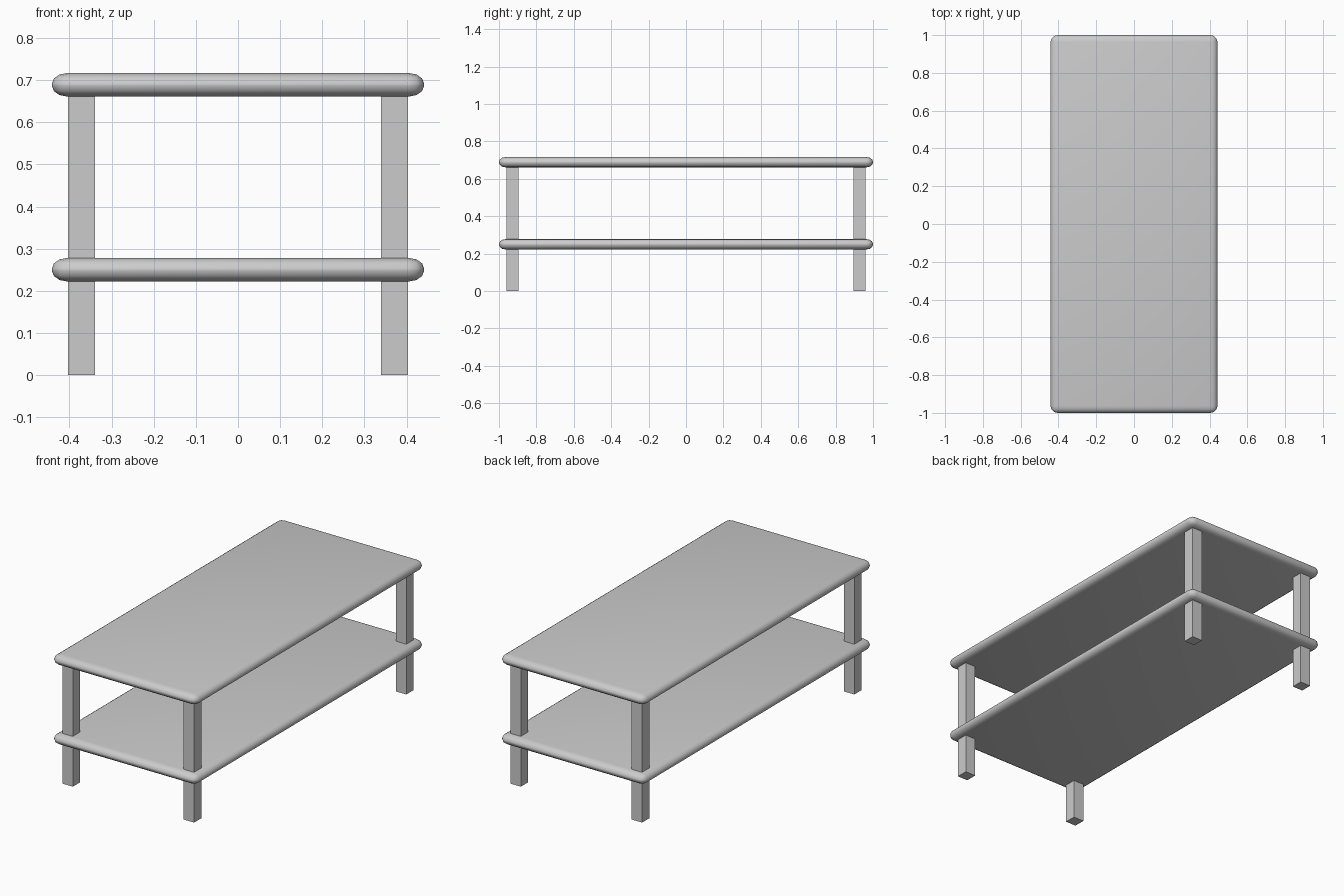
import bpy
import bmesh
import math
from mathutils import Matrix

cube = bpy.data.objects.get("Cube")
if cube:
    bpy.data.objects.remove(cube, do_unlink=True)

grey = bpy.data.materials.new("light_grey")
grey.use_nodes = True
colour = (0.6, 0.6, 0.6, 1.0)
grey.diffuse_color = colour
grey.node_tree.nodes["Principled BSDF"].inputs["Base Color"].default_value = colour


def add_box(name, size, centre, round_radius=0.0, z_squash=1.0):
    """Box with optionally rounded edges, flattened in z after rounding."""
    bm = bmesh.new()
    bmesh.ops.create_cube(bm, size=1.0, matrix=Matrix.Diagonal((*size, 1.0)))
    if round_radius:
        bmesh.ops.bevel(bm, geom=bm.edges[:], offset=round_radius,
                        segments=3, profile=0.5, affect='EDGES')
        bmesh.ops.scale(bm, vec=(1, 1, z_squash), verts=bm.verts)
    mesh = bpy.data.meshes.new(name)
    bm.to_mesh(mesh)
    bm.free()
    mesh.materials.append(grey)
    obj = bpy.data.objects.new(name, mesh)
    obj.location = centre
    bpy.context.collection.objects.link(obj)
    return obj


# Table top and lower shelf: identical boards with elliptical edges
for name, height in (("table_top", 0.689), ("lower_shelf", 0.25)):
    board = add_box(name, (0.884, 2.0, 0.08), (0, 0, height), 0.037, 0.7)
    bpy.ops.object.select_all(action='DESELECT')
    board.select_set(True)
    bpy.context.view_layer.objects.active = board
    bpy.ops.object.shade_smooth_by_angle(angle=math.radians(40))

# Four square legs running through the shelf up into the top
leg_height = 0.67
for y_name, y in (("front", -0.927), ("back", 0.927)):
    for x_name, x in (("right", -0.371), ("left", 0.371)):
        add_box(f"{y_name}_{x_name}_leg", (0.064, 0.064, leg_height),
                (x, y, leg_height / 2))
